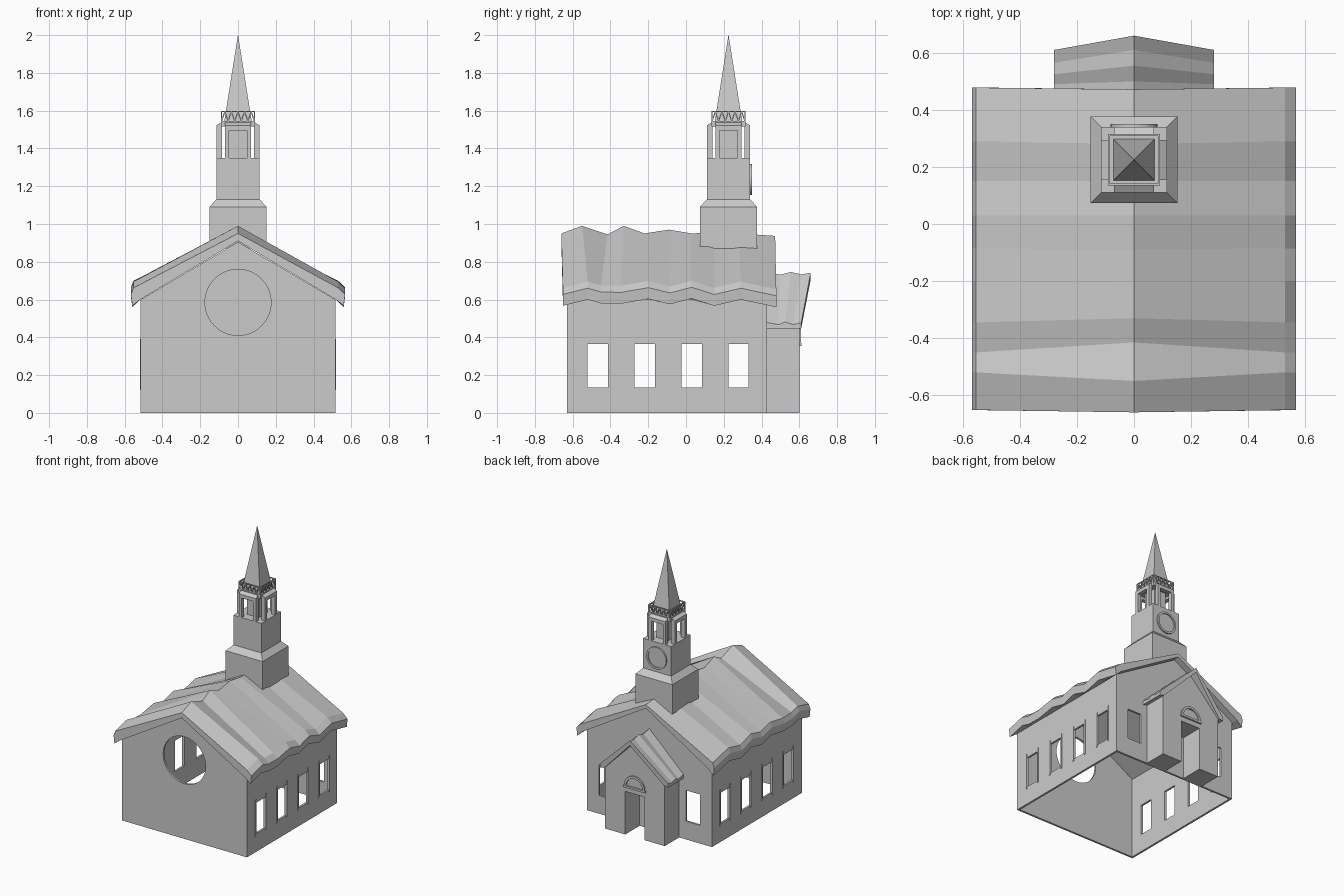
import bpy, bmesh, math
from mathutils import Vector, Matrix

if "Cube" in bpy.data.objects:
    bpy.data.objects.remove(bpy.data.objects["Cube"])


def finish(name, bm):
    bmesh.ops.recalc_face_normals(bm, faces=bm.faces)
    me = bpy.data.meshes.new(name)
    bm.to_mesh(me)
    bm.free()
    ob = bpy.data.objects.new(name, me)
    bpy.context.collection.objects.link(ob)
    return ob


def loft(name, rings):
    """Closed solid through rings of equal point count."""
    bm = bmesh.new()
    vs = [[bm.verts.new(p) for p in r] for r in rings]
    n = len(vs[0])
    for a, b in zip(vs, vs[1:]):
        for i in range(n):
            j = (i + 1) % n
            bm.faces.new((a[i], a[j], b[j], b[i]))
    bm.faces.new(vs[0])
    bm.faces.new(vs[-1][::-1])
    return finish(name, bm)


def prism(name, pts, y0, y1):
    """XZ outline extruded along y."""
    return loft(name, [[(x, y, z) for x, z in pts] for y in (y0, y1)])


def box(name, x0, x1, y0, y1, z0, z1):
    return prism(name, [(x0, z0), (x1, z0), (x1, z1), (x0, z1)], y0, y1)


def tower_stack(name, levels, cy):
    """Square sections (half width, z)."""
    return loft(name, [[(-h, cy - h, z), (h, cy - h, z), (h, cy + h, z), (-h, cy + h, z)]
                       for h, z in levels])


def circle(r, cz, n=32, a0=0.0, a1=2 * math.pi, end=False):
    return [(r * math.cos(a0 + (a1 - a0) * i / n), cz + r * math.sin(a0 + (a1 - a0) * i / n))
            for i in range(n + end)]


def cut(target, cutter):
    m = target.modifiers.new("cut", 'BOOLEAN')
    m.operation = 'DIFFERENCE'
    m.solver = 'EXACT'
    m.object = cutter
    bpy.context.view_layer.objects.active = target
    bpy.ops.object.modifier_apply(modifier=m.name)
    bpy.data.objects.remove(cutter, do_unlink=True)


# Hollow nave walls, open underneath
T = 0.015
nave = prism("nave_walls", [(-.515, 0), (.515, 0), (.515, .6), (0, .905), (-.515, .6)], -.63, .43)
w = .515 - T
cut(nave, box("hollow", -w, w, -.63 + T, .43 - T, -.1, 1.1))

# Side windows, back windows and round front window
Z0, Z1 = .135, .365
WIN = [-.467, -.219, .03, .278]
for y in WIN:
    cut(nave, box("win", -.7, .7, y - .054, y + .054, Z0, Z1))
for s in (-1, 1):
    a, b = sorted((s * .30, s * .415))
    cut(nave, box("win", a, b, .36, .5, Z0, Z1))
cut(nave, prism("rose", circle(.175, .585, 40), -.7, -.58))

# Thin trim strips beside the windows
for s in (-1, 1):
    a, b = sorted((s * .514, s * .519))
    for y in WIN:
        for e in (-1, 1):
            box("window_trim", a, b, y + e * .06 - .006, y + e * .06 + .006, .12, .39)

# Wavy main roof: (ridge y, eave y, ridge z, eave z)
rings = []
for yr, ye, r, b in [(-.66, -.652, .95, .567), (-.55, -.52, .99, .60), (-.415, -.45, .945, .58),
                     (-.33, -.345, .99, .578), (-.22, -.2, .95, .603), (-.09, -.085, .97, .575),
                     (.03, .03, .95, .605), (.15, .15, .955, .567), (.28, .29, .95, .60),
                     (.472, .478, .937, .56)]:
    rings.append([(.56, ye, b), (.567, ye, b + .06), (.53, ye, b + .095), (0, yr, r),
                  (-.553, ye, b + .095), (-.567, ye, b + .06), (-.56, ye, b),
                  (-.515, ye, .602), (0, yr, .91), (.515, ye, .602)])
loft("main_roof", rings)

# Back porch with doorway between two piers
prism("porch_walls", [(-.245, 0), (-.08, 0), (-.08, .32), (.08, .32), (.08, 0), (.245, 0),
                      (.245, .455), (0, .705), (-.245, .455)], .43, .6)
rings = []
for yr, ye, r in [(.42, .42, .745), (.5, .49, .732), (.555, .525, .746), (.61, .565, .733),
                  (.66, .61, .742)]:
    e = r - .265
    rings.append([(.28, ye, .448), (.28, ye, e), (0, yr, r), (-.28, ye, e), (-.28, ye, .448),
                  (-.245, ye, .455), (0, yr, .705), (.245, ye, .455)])
loft("porch_roof", rings)

# Fanlight over the door
prism("fanlight_arch", circle(.085, .37, 12, 0, math.pi, True)
      + circle(.068, .37, 12, math.pi, 0, True), .595, .61)
box("fanlight_sill", -.09, .09, .595, .612, .355, .37)

# Tower base, shoulder and shaft
CY = .225
tower_stack("tower", [(.152, .87), (.152, 1.09), (.115, 1.13), (.115, 1.35)], CY)

# Clock on the back of the tower
prism("clock_face", circle(.07, 1.235), .33, .343)
ring = prism("clock_rim", circle(.082, 1.235), .33, .35)
cut(ring, prism("rim_cut", circle(.068, 1.235), .3, .4))

# Belfry: core, four framed openings, cap
tower_stack("belfry_core", [(.05, 1.34), (.05, 1.54)], CY)
tower_stack("belfry_cap", [(.09, 1.515), (.09, 1.545)], CY)


def rail(name, p, q, t):
    p, q = Vector(p), Vector(q)
    bm = bmesh.new()
    bmesh.ops.create_cube(bm, size=1, matrix=Matrix.LocRotScale(
        (p + q) / 2, (q - p).to_track_quat('Z', 'Y'), (t, t, (q - p).length)))
    return finish(name, bm)


for k in range(4):
    spin = Matrix.Translation((0, CY, 0)) @ Matrix.Rotation(k * math.pi / 2, 4, 'Z')
    parts = []
    for s in (-1, 1):
        a, b = sorted((s * .047, s * .07))
        parts.append(box("belfry_jamb", a, b, -.115, -.085, 1.345, 1.5))
    parts.append(loft("belfry_lintel", [[(-.07, y, 1.495), (.07, y, 1.495), (.07, y, z), (-.07, y, z)]
                                        for y, z in ((-.115, 1.522), (-.085, 1.54))]))
    # Zigzag railing
    parts.append(rail("top_rail", (-.09, -.087, 1.596), (.09, -.087, 1.596), .007))
    n = 10
    pts = [(-.087 + .174 * i / n, -.087, 1.545 + .05 * (i % 2)) for i in range(n + 1)]
    for p, q in zip(pts, pts[1:]):
        parts.append(rail("zigzag_rail", p, q, .006))
    parts.append(rail("rail_post", (-.087, -.087, 1.54), (-.087, -.087, 1.599), .007))
    for o in parts:
        o.data.transform(spin)

# Spire
tower_stack("spire", [(.073, 1.54), (.0005, 2.0)], CY)
